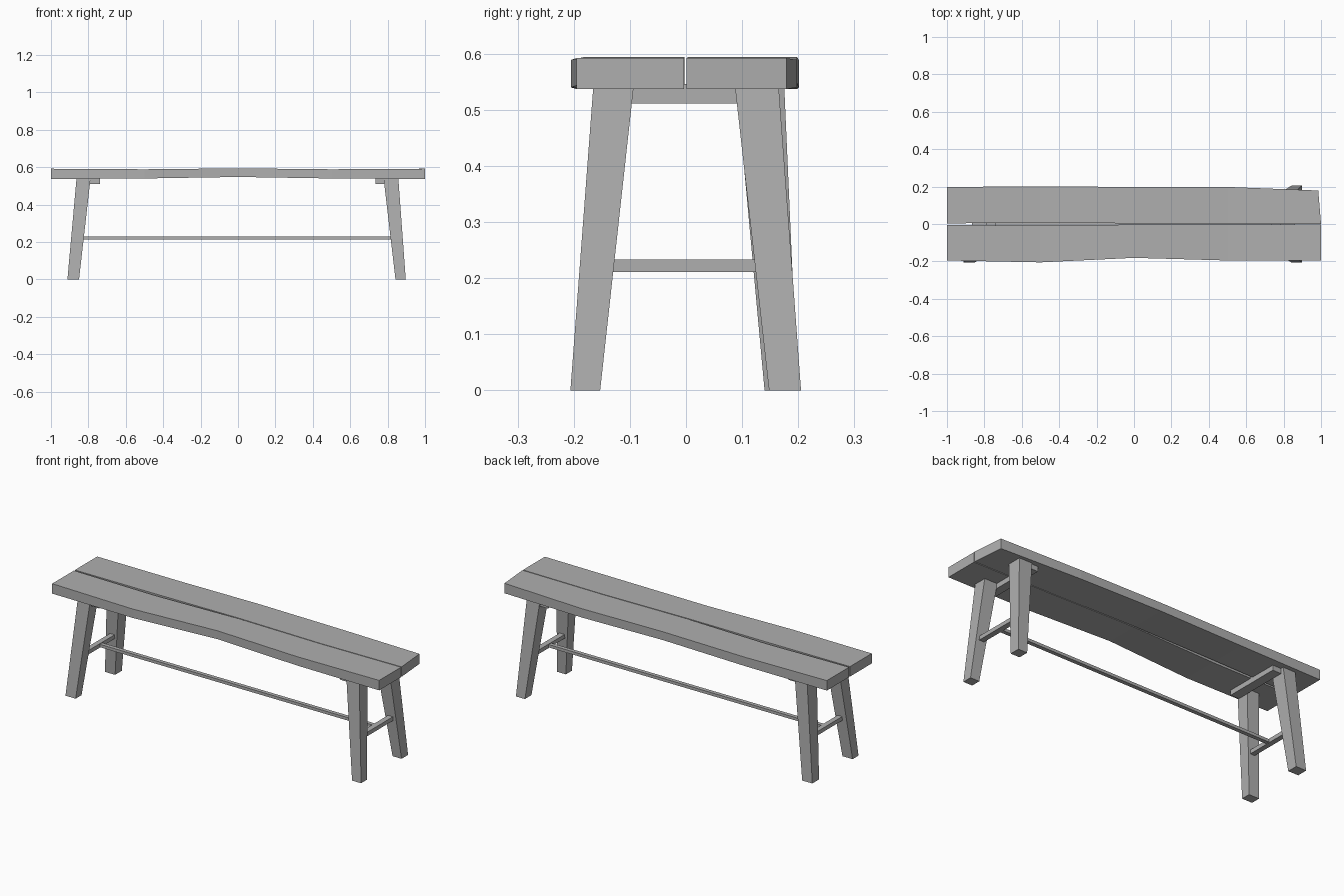
import bpy, bmesh

if "Cube" in bpy.data.objects:
    bpy.data.objects.remove(bpy.data.objects["Cube"])

grey = bpy.data.materials.new("dark_grey_wood")
grey.diffuse_color = (0.43, 0.43, 0.43, 1)
grey.use_nodes = True
grey.node_tree.nodes["Principled BSDF"].inputs["Base Color"].default_value = grey.diffuse_color


def loft(name, rings):
    """Skin a row of four-cornered rings into a closed flat-shaded solid."""
    bm = bmesh.new()
    loops = [[bm.verts.new(p) for p in ring] for ring in rings]
    for a, b in zip(loops, loops[1:]):
        for i in range(4):
            j = (i + 1) % 4
            bm.faces.new((a[i], a[j], b[j], b[i]))
    bm.faces.new(loops[0])
    bm.faces.new(loops[-1][::-1])
    bmesh.ops.recalc_face_normals(bm, faces=bm.faces)
    mesh = bpy.data.meshes.new(name)
    bm.to_mesh(mesh)
    bm.free()
    mesh.materials.append(grey)
    obj = bpy.data.objects.new(name, mesh)
    bpy.context.collection.objects.link(obj)
    return obj


def rect(x0, x1, y0, y1, z):
    return [(x0, y0, z), (x1, y0, z), (x1, y1, z), (x0, y1, z)]


def bar(name, x0, x1, y0, y1, z0, z1):
    return loft(name, [rect(x0, x1, y0, y1, z0), rect(x0, x1, y0, y1, z1)])


def plank(name, stations):
    """Each station: inner x, inner y, outer x, outer y, bottom z, top z."""
    return loft(name, [[(xi, yi, b), (xo, yo, b), (xo, yo, t), (xi, yi, t)]
                       for xi, yi, xo, yo, b, t in stations])


# Two uneven seat planks with a narrow gap
plank("seat_plank_front", [
    (-1, -0.005, -1, -0.195, 0.537, 0.592),
    (-0.5, -0.009, -0.5, -0.205, 0.540, 0.589),
    (0, -0.003, 0, -0.181, 0.548, 0.594),
    (0.5, -0.003, 0.5, -0.195, 0.540, 0.589),
    (1, -0.004, 1, -0.195, 0.537, 0.592)])
plank("seat_plank_back", [
    (-1, 0.003, -1, 0.198, 0.537, 0.592),
    (-0.5, 0.008, -0.5, 0.201, 0.540, 0.589),
    (0, 0.003, 0, 0.198, 0.548, 0.594),
    (0.5, 0.001, 0.5, 0.198, 0.540, 0.589),
    (1, 0.001, 0.985, 0.179, 0.537, 0.592)])

# Splayed tapered legs: bottom rectangle, then top rectangle
legs = {
    "leg_front_left": ((-0.912, -0.85, -0.205, -0.153), (-0.863, -0.788, -0.165, -0.093)),
    "leg_front_right": ((0.842, 0.897, -0.206, -0.153), (0.778, 0.857, -0.165, -0.093)),
    "leg_back_left": ((-0.912, -0.85, 0.14, 0.199), (-0.863, -0.788, 0.09, 0.175)),
    "leg_back_right": ((0.842, 0.897, 0.148, 0.205), (0.778, 0.857, 0.087, 0.165)),
}
for name, (low, high) in legs.items():
    loft(name, [rect(*low, 0), rect(*high, 0.544)])

# Cleats under the seat, on the inner side of the legs
bar("cleat_left", -0.79, -0.738, -0.158, 0.158, 0.511, 0.546)
bar("cleat_right", 0.735, 0.782, -0.158, 0.158, 0.511, 0.546)

# Side stretchers between leg pairs and the long stretcher joining them
bar("side_stretcher_left", -0.866, -0.838, -0.145, 0.135, 0.211, 0.233)
bar("side_stretcher_right", 0.832, 0.862, -0.145, 0.135, 0.211, 0.233)
bar("long_stretcher", -0.85, 0.85, -0.011, 0.011, 0.214, 0.230)
